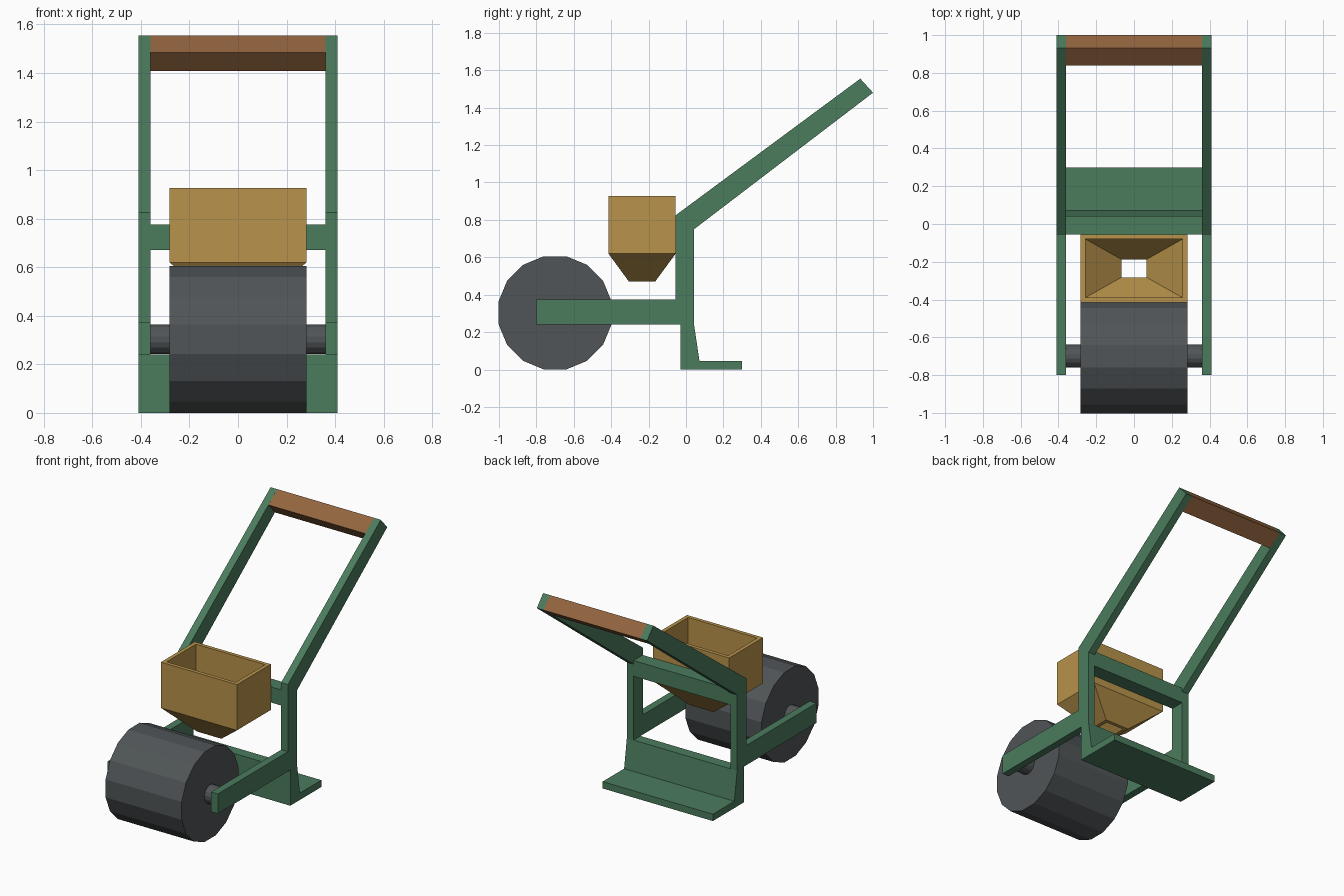
import bpy, bmesh, math

if "Cube" in bpy.data.objects:
    bpy.data.objects.remove(bpy.data.objects["Cube"])


def material(name, color):
    m = bpy.data.materials.new(name)
    m.diffuse_color = color
    m.use_nodes = True
    m.node_tree.nodes["Principled BSDF"].inputs["Base Color"].default_value = m.diffuse_color
    return m


GREEN = material("green_paint", (0.07, 0.20, 0.11, 1))
TAN = material("tan_paint", (0.48, 0.29, 0.07, 1))
BROWN = material("brown_grip", (0.29, 0.13, 0.05, 1))
DARK = material("dark_rubber", (0.08, 0.09, 0.095, 1))


def finish(name, bm, mat):
    bmesh.ops.recalc_face_normals(bm, faces=bm.faces)
    mesh = bpy.data.meshes.new(name)
    bm.to_mesh(mesh)
    bm.free()
    mesh.materials.append(mat)
    ob = bpy.data.objects.new(name, mesh)
    bpy.context.collection.objects.link(ob)
    return ob


def extrude_x(name, profile, x0, x1, mat):
    """Extrude a (y, z) outline from x0 to x1."""
    bm = bmesh.new()
    a, b = [[bm.verts.new((x, y, z)) for y, z in profile] for x in (x0, x1)]
    bm.faces.new(a)
    bm.faces.new(b)
    bridge(bm, a, b)
    return finish(name, bm, mat)


def bridge(bm, a, b):
    n = len(a)
    for i in range(n):
        j = (i + 1) % n
        bm.faces.new((a[i], a[j], b[j], b[i]))


def drum(name, radius, half_width, mat):
    """Sixteen-sided cylinder along x with a flat on the ground."""
    angles = [math.tau * (i + 0.5) / 16 for i in range(16)]
    pts = [(-0.70 + radius * math.cos(t), 0.303 + radius * math.sin(t)) for t in angles]
    return extrude_x(name, pts, -half_width, half_width, mat)


# Wheel and axle
drum("wheel", 0.3085, 0.283, DARK)
drum("axle", 0.062, 0.36, DARK)

# Side frames: fork arm, upright and slanted handle rail in one outline
side = [(-0.80, 0.24), (0.043, 0.24), (0.043, 0.75), (1.0, 1.48), (0.932, 1.555),
        (-0.055, 0.825), (-0.055, 0.373), (-0.80, 0.373)]
for label, s in (("left", -1), ("right", 1)):
    extrude_x(label + "_side_frame", side, s * 0.36, s * 0.41, GREEN)

# Cross bar behind the hopper
extrude_x("cross_bar", [(-0.055, 0.67), (0.043, 0.67), (0.043, 0.775), (-0.055, 0.775)],
          -0.36, 0.36, GREEN)

# Foot plate with sloped back
extrude_x("foot_plate", [(-0.03, 0), (0.30, 0), (0.30, 0.046), (0.072, 0.046),
                         (0.043, 0.24), (-0.03, 0.24)], -0.41, 0.41, GREEN)

# Handle grip
extrude_x("handle_grip", [(0.932, 1.555), (1.0, 1.48), (0.906, 1.409), (0.838, 1.485)],
          -0.36, 0.36, BROWN)

# Hopper: rectangular rings from the spout, up the outside, down the inside
bm = bmesh.new()
rings = []
for hx, hy, z in [(0.09, 0.07, 0.47), (0.283, 0.18, 0.62), (0.283, 0.18, 0.927),
                  (0.257, 0.155, 0.927), (0.257, 0.155, 0.63), (0.066, 0.047, 0.47)]:
    rings.append([bm.verts.new((sx * hx, -0.235 + sy * hy, z))
                  for sx, sy in ((-1, -1), (1, -1), (1, 1), (-1, 1))])
for i in range(len(rings)):
    bridge(bm, rings[i], rings[(i + 1) % len(rings)])
finish("hopper", bm, TAN)
